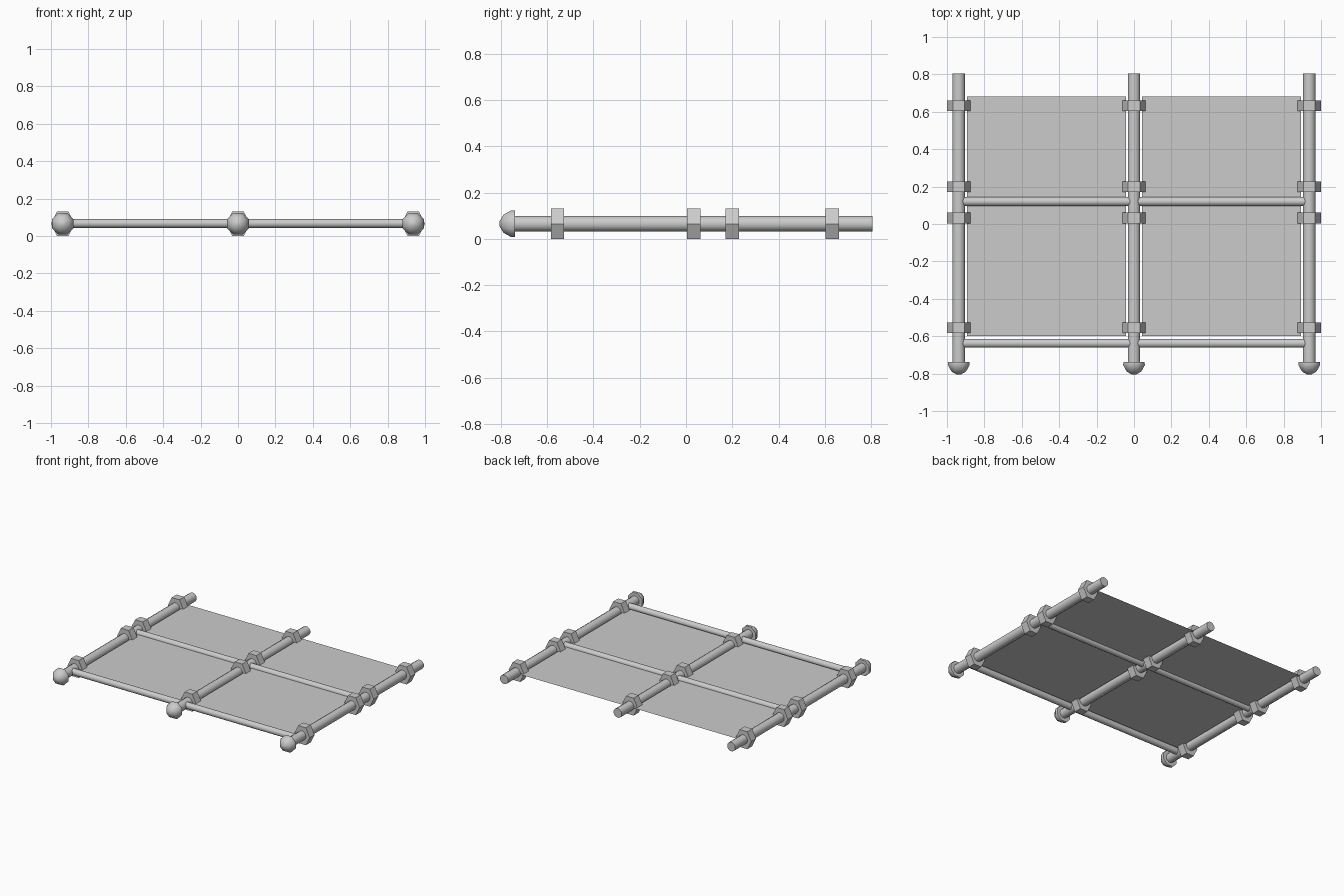
import bpy, bmesh, math

if "Cube" in bpy.data.objects:
    bpy.data.objects.remove(bpy.data.objects["Cube"])

ZC = 0.065                       # height of the frame centre line
POST_X = (-0.937, 0.0, 0.937)


def make_object(name, bm, smooth_angle=None):
    bmesh.ops.recalc_face_normals(bm, faces=bm.faces)
    mesh = bpy.data.meshes.new(name)
    bm.to_mesh(mesh)
    bm.free()
    ob = bpy.data.objects.new(name, mesh)
    bpy.context.collection.objects.link(ob)
    if smooth_angle:
        bpy.ops.object.select_all(action='DESELECT')
        ob.select_set(True)
        bpy.context.view_layer.objects.active = ob
        bpy.ops.object.shade_smooth_by_angle(angle=math.radians(smooth_angle))
    return ob


def lathe(name, rings, sides, axis, centre, phase=0.0, zscale=1.0, smooth=None):
    """Stack of (position, radius) rings along the x or y axis, closed at both ends."""
    bm = bmesh.new()
    loops = []
    for pos, rad in rings:
        loop = []
        for i in range(sides):
            a = 2 * math.pi * i / sides + phase
            u, w = rad * math.cos(a), rad * math.sin(a) * zscale
            co = (u, pos, w) if axis == 'y' else (pos, u, w)
            loop.append(bm.verts.new([c + d for c, d in zip(co, centre)]))
        loops.append(loop)
    for a, b in zip(loops, loops[1:]):
        for i in range(sides):
            j = (i + 1) % sides
            bm.faces.new((a[i], a[j], b[j], b[i]))
    bm.faces.new(loops[0])
    bm.faces.new(loops[-1])
    return make_object(name, bm, smooth)


for n, x in enumerate(POST_X, 1):
    centre = (x, 0, ZC)
    # long post
    lathe(f"post_{n}", [(-0.75, 0.034), (0.805, 0.034)], 12, 'y', centre,
          math.pi / 12, smooth=45)
    # domed end cap
    lathe(f"end_cap_{n}", [(-0.805, 0.012), (-0.789, 0.042), (-0.754, 0.063), (-0.738, 0.061)],
          8, 'y', centre, math.pi / 8, smooth=50)
    # hexagonal collars
    for k, y in enumerate((-0.555, 0.033, 0.199, 0.632), 1):
        lathe(f"collar_{n}_{k}", [(y - 0.029, 0.063), (y + 0.029, 0.063)], 6, 'y',
              centre, zscale=1.19)

for side, s in (("left", -1), ("right", 1)):
    # cross rails
    for label, y in (("front", -0.638), ("middle", 0.12)):
        lathe(f"{label}_rail_{side}", [(s * 0.01, 0.024), (s * 0.92, 0.024)], 12, 'x',
              (0, y, ZC + 0.002), math.pi / 12, smooth=45)
    # thin sheet panel
    bm = bmesh.new()
    corners = ((0.043, -0.60), (0.893, -0.60), (0.893, 0.681), (0.043, 0.681))
    face = bm.faces.new([bm.verts.new((s * x, y, ZC + 0.002)) for x, y in corners])
    panel = make_object(f"panel_{side}", bm)
    if panel.data.polygons[0].normal.z < 0:
        panel.data.flip_normals()
